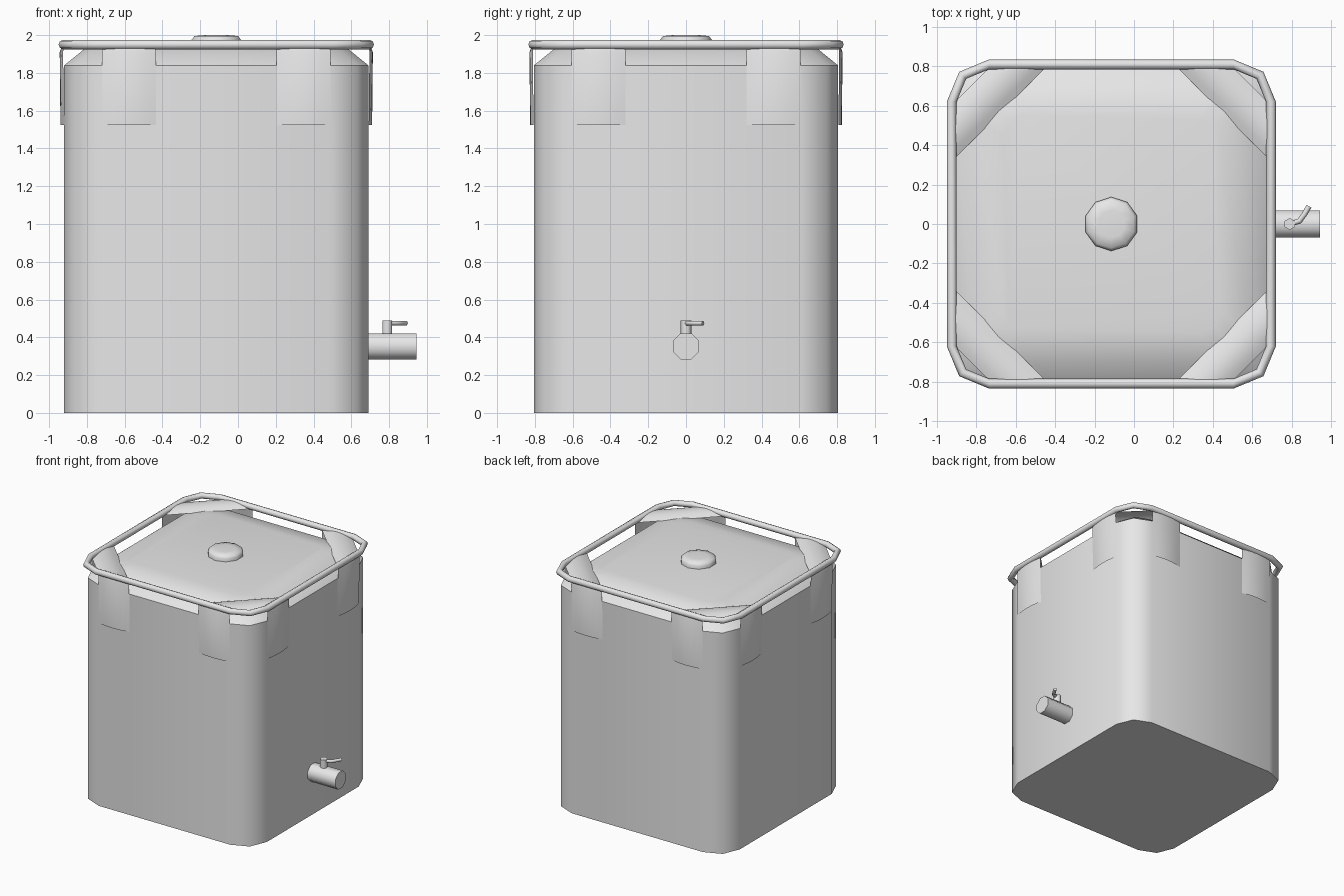
import bpy, bmesh, math
from mathutils import Vector

cube = bpy.data.objects.get("Cube")
if cube:
    bpy.data.objects.remove(cube)

CX = -0.115  # tank axis, shifted to make room for the outlet

grey = bpy.data.materials.new("light grey plastic")
grey.use_nodes = True
grey.diffuse_color = (0.8, 0.8, 0.8, 1)
grey.node_tree.nodes["Principled BSDF"].inputs["Base Color"].default_value = (0.8, 0.8, 0.8, 1)


def finish(name, bm, angle=50):
    """Turn a bmesh into a shaded object."""
    mesh = bpy.data.meshes.new(name)
    bm.to_mesh(mesh)
    bm.free()
    mesh.materials.append(grey)
    obj = bpy.data.objects.new(name, mesh)
    bpy.context.collection.objects.link(obj)
    bpy.ops.object.select_all(action='DESELECT')
    obj.select_set(True)
    bpy.context.view_layer.objects.active = obj
    bpy.ops.object.shade_smooth_by_angle(angle=math.radians(angle))
    return obj


def rounded_square(half, radius, z, steps=2):
    """Outline of a square with faceted round corners."""
    points = []
    for corner in range(4):
        mid = math.pi / 4 + corner * math.pi / 2
        sx, sy = math.copysign(1, math.cos(mid)), math.copysign(1, math.sin(mid))
        for i in range(steps + 1):
            a = corner * math.pi / 2 + i * math.pi / 2 / steps
            points.append(Vector((CX + sx * (half - radius) + radius * math.cos(a),
                                  sy * (half - radius) + radius * math.sin(a), z)))
    return points


def circle(center, radius, sides, axis='Z'):
    center = Vector(center)
    points = []
    for i in range(sides):
        a = 2 * math.pi * (i + 0.5) / sides
        c, s = radius * math.cos(a), radius * math.sin(a)
        points.append(center + Vector((c, s, 0) if axis == 'Z' else (0, c, s)))
    return points


def loft(name, outlines, angle=50, caps=True, loop=False):
    """Bridge a stack of closed outlines."""
    bm = bmesh.new()
    rings = [[bm.verts.new(p) for p in o] for o in outlines]
    pairs = list(zip(rings, rings[1:])) + ([(rings[-1], rings[0])] if loop else [])
    for low, high in pairs:
        n = len(low)
        for i in range(n):
            k = (i + 1) % n
            bm.faces.new((low[i], low[k], high[k], high[i]))
    if caps:
        bm.faces.new(rings[0][::-1])
        bm.faces.new(rings[-1])
    bmesh.ops.recalc_face_normals(bm, faces=bm.faces)
    return finish(name, bm, angle)


# Tank body with softened shoulders
profile = [(0.805, 0.2, 0), (0.805, 0.2, 1.84), (0.7, 0.16, 1.925), (0.55, 0.1, 1.95)]
loft("tank_body", [rounded_square(*p) for p in profile])

# Filler cap
cap = [(0.137, 1.94), (0.137, 1.975), (0.122, 1.995), (0.07, 2.0)]
loft("filler_cap", [circle((CX, 0, z), r, 10) for r, z in cap], 60)

# Tubular rim around the top
TUBE = 0.025
rim = []
for i in range(8):
    a = 2 * math.pi * i / 8
    out = TUBE * math.cos(a)
    rim.append(rounded_square(0.81 + out, 0.19 + out, 1.95 + TUBE * math.sin(a)))
loft("top_rim", rim, 60, caps=False, loop=True)


# Corner straps: two hanging plates joined by an arched diagonal band
def strap(name, sx, sy):
    bm = bmesh.new()
    rows = []
    for j in range(7):
        v = j / 3 - 1
        u = 0.4625 + 0.1425 * v
        b = 0.018 * (1 - v * v)
        half = [(u, 0.807 + b, 1.525), (u, 0.811 + b, 1.91), (u, 0.808, 1.935 + b * 1.5)]
        path = half + [(y, x, z) for x, y, z in reversed(half)]
        rows.append([bm.verts.new((CX + sx * x, sy * y, z)) for x, y, z in path])
    for r, q in zip(rows, rows[1:]):
        for i in range(len(r) - 1):
            face = [r[i], r[i + 1], q[i + 1], q[i]]
            bm.faces.new(face if sx * sy < 0 else face[::-1])
    bm.normal_update()
    if sum(f.normal.z * f.calc_area() for f in bm.faces) < 0:
        bmesh.ops.reverse_faces(bm, faces=bm.faces)
    finish(name, bm, 40)


for side, sx in (("left", 1), ("right", -1)):
    for end, sy in (("front", -1), ("back", 1)):
        strap(f"{end}_{side}_strap", sx, sy)

# Outlet pipe, valve stem and bent lever
loft("outlet_pipe", [circle((x, 0, 0.352), 0.075, 8, 'X') for x in (0.66, 0.945)])
loft("valve_stem", [circle((0.79, 0, z), 0.03, 6) for z in (0.41, 0.49)], 65)
lever_path = [(0.79, 0), (0.84, 0.015), (0.865, 0.05), (0.888, 0.09)]
lever = []
for i, (x, y) in enumerate(lever_path):
    ax, ay = lever_path[max(i - 1, 0)]
    bx, by = lever_path[min(i + 1, len(lever_path) - 1)]
    side = Vector((by - ay, ax - bx, 0)).normalized() * 0.014
    up = Vector((0, 0, 0.013))
    c = Vector((x, y, 0.475))
    lever.append([c + side * math.cos(a) + up * math.sin(a)
                  for a in (2 * math.pi * k / 6 for k in range(6))])
loft("valve_lever", lever, 65)
